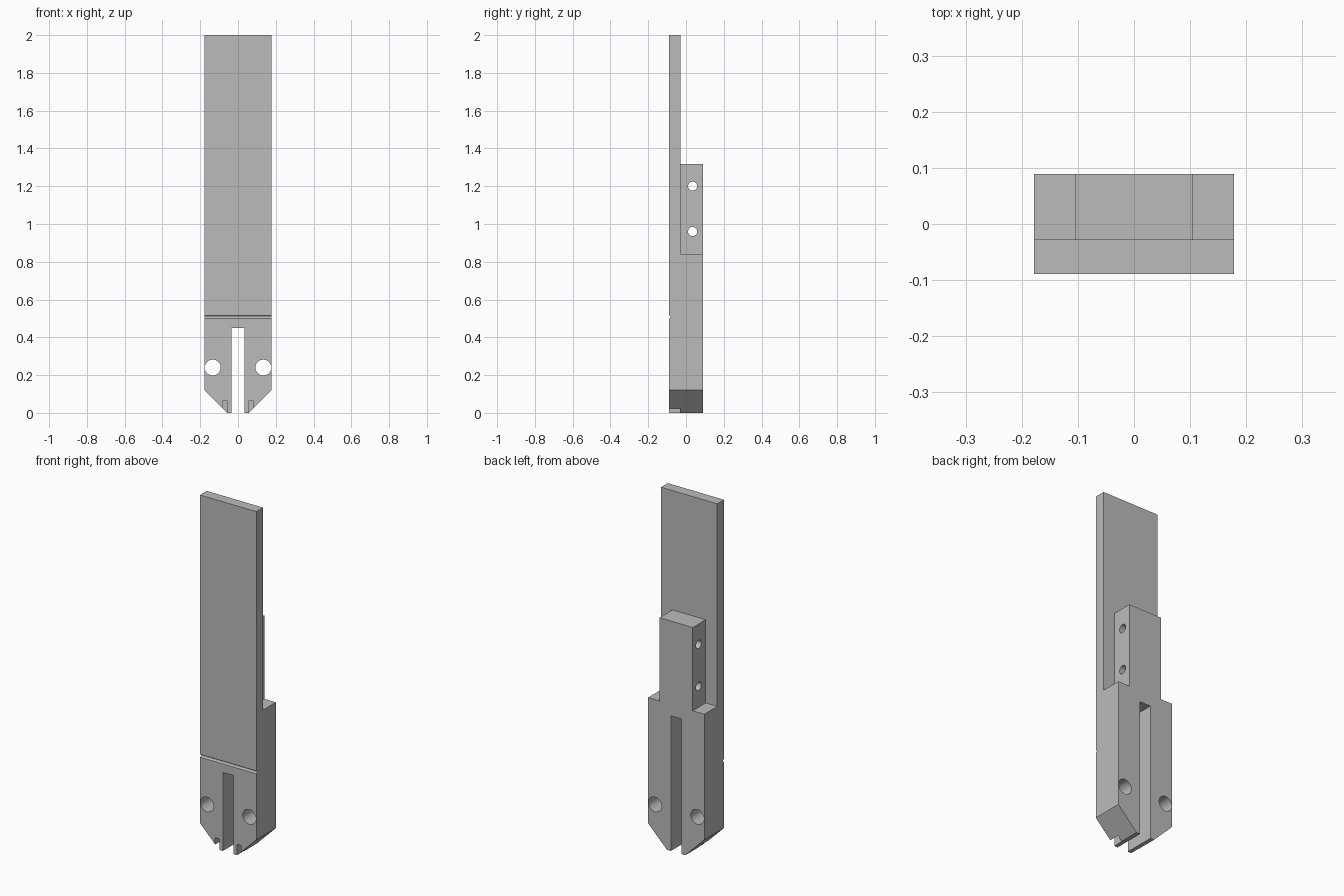
import bpy
import bmesh
from mathutils import Vector

if "Cube" in bpy.data.objects:
    bpy.data.objects.remove(bpy.data.objects["Cube"], do_unlink=True)

HALF_W, HALF_D = 0.178, 0.089     # half width and half depth of the body
PLATE_BACK = -0.028               # rear face of the thin plate
SHOULDER = 0.84                   # top of the thick lower block

grey = bpy.data.materials.new("plain grey")
grey.use_nodes = True
grey.diffuse_color = (0.5, 0.5, 0.5, 1)
grey.node_tree.nodes["Principled BSDF"].inputs["Base Color"].default_value = (0.5, 0.5, 0.5, 1)


def prism(name, points, offset):
    """Extrude a closed outline of 3D points along an offset."""
    bm = bmesh.new()
    face = bm.faces.new([bm.verts.new(p) for p in points])
    out = bmesh.ops.extrude_face_region(bm, geom=[face])
    moved = [g for g in out["geom"] if isinstance(g, bmesh.types.BMVert)]
    bmesh.ops.translate(bm, verts=moved, vec=offset)
    bmesh.ops.recalc_face_normals(bm, faces=bm.faces)
    mesh = bpy.data.meshes.new(name)
    bm.to_mesh(mesh)
    bm.free()
    mesh.materials.append(grey)
    obj = bpy.data.objects.new(name, mesh)
    bpy.context.collection.objects.link(obj)
    return obj


def box(name, x0, x1, y0, y1, z0, z1):
    base = [(x0, y0, z0), (x1, y0, z0), (x1, y1, z0), (x0, y1, z0)]
    return prism(name, base, (0, 0, z1 - z0))


def rod(name, centre, radius, axis, length, sides=48):
    bpy.ops.mesh.primitive_cylinder_add(vertices=sides, radius=radius, depth=length, location=centre)
    obj = bpy.context.object
    obj.name = name
    obj.rotation_euler = Vector((0, 0, 1)).rotation_difference(Vector(axis)).to_euler()
    obj.data.materials.append(grey)
    return obj


def combine(target, tool, operation="DIFFERENCE"):
    """Apply a boolean to the target and discard the tool."""
    tool.hide_render = True
    mod = target.modifiers.new("bool", "BOOLEAN")
    mod.operation, mod.solver, mod.object = operation, "EXACT", tool
    bpy.context.view_layer.objects.active = target
    bpy.ops.object.modifier_apply(modifier=mod.name)
    bpy.data.objects.remove(tool, do_unlink=True)


# Body: tall thin plate with a thick lower block, from its side profile
side = [(-HALF_D, 0), (HALF_D, 0), (HALF_D, SHOULDER),
        (PLATE_BACK, SHOULDER), (PLATE_BACK, 2), (-HALF_D, 2)]
body = prism("slotted_blade_body", [(-HALF_W, y, z) for y, z in side], (2 * HALF_W, 0, 0))

# Mounting block standing on the shoulder against the plate
combine(body, box("mounting_block", -0.105, 0.105, PLATE_BACK - 0.02, HALF_D,
                  SHOULDER - 0.03, 1.317), "UNION")

# Centre slot: right through at the bottom, blind and taller behind the plate
combine(body, box("through_slot", -0.034, 0.034, -0.2, 0.2, -0.1, 0.45))
combine(body, box("rear_slot", -0.034, 0.034, PLATE_BACK, 0.2, -0.1, 0.774))

for s in (-1, 1):
    # Bevelled bottom corners
    corner = [(0.058, 0), (HALF_W, 0.12), (0.278, 0.22), (0.278, -0.1), (-0.042, -0.1)]
    corner[-1] = (0.058, -0.1)
    combine(body, prism("corner_cut", [(s * x, -0.2, z) for x, z in corner], (0, 0.4, 0)))
    # Small front notches at the tips
    x0, x1 = sorted((s * 0.056, s * 0.082))
    combine(body, box("tip_notch", x0, x1, -0.2, PLATE_BACK, -0.1, 0.062))
    # Bolt holes from front to back
    combine(body, rod("bolt_hole", (s * 0.134, 0, 0.24), 0.042, (0, 1, 0), 0.5))

# Cross holes through the mounting block
for z in (0.96, 1.2):
    combine(body, rod("cross_hole", (0, 0.035, z), 0.024, (1, 0, 0), 0.6))

# Fine groove across the front
combine(body, rod("front_groove", (0, -HALF_D, 0.507), 0.008, (1, 0, 0), 0.6, 16))

bpy.ops.object.select_all(action="DESELECT")
body.select_set(True)
bpy.context.view_layer.objects.active = body
bpy.ops.object.shade_smooth_by_angle()
